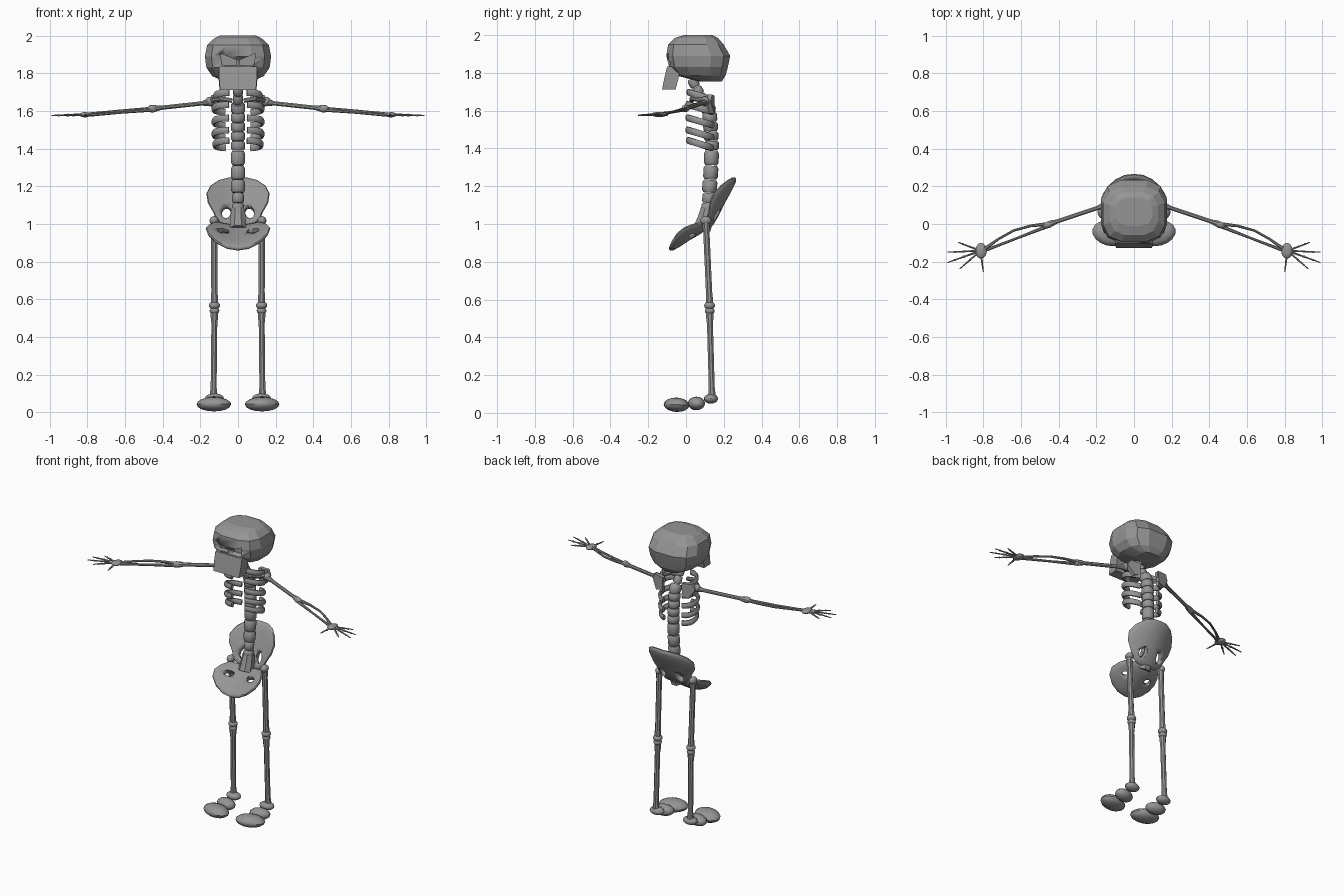
import bpy, bmesh, math
from mathutils import Vector, Matrix

if "Cube" in bpy.data.objects:
    bpy.data.objects.remove(bpy.data.objects["Cube"])

bone = bpy.data.materials.new("bone_grey")
bone.use_nodes = True
bone.diffuse_color = (0.3, 0.3, 0.3, 1)
bone.node_tree.nodes["Principled BSDF"].inputs["Base Color"].default_value = bone.diffuse_color


def finish(name, bm, mirror=False, angle=40):
    """Turn a bmesh into a shaded object, optionally mirrored in x."""
    bmesh.ops.recalc_face_normals(bm, faces=bm.faces)
    mesh = bpy.data.meshes.new(name)
    bm.to_mesh(mesh)
    bm.free()
    mesh.materials.append(bone)
    ob = bpy.data.objects.new(name, mesh)
    bpy.context.collection.objects.link(ob)
    bpy.ops.object.select_all(action="DESELECT")
    ob.select_set(True)
    bpy.context.view_layer.objects.active = ob
    bpy.ops.object.shade_smooth_by_angle(angle=math.radians(angle))
    if mirror:
        ob.modifiers.new("mirror", "MIRROR").use_clip = False
    return ob


def loft(bm, rings, cap_end=True):
    """Skin a list of closed rings of points."""
    rows = [[bm.verts.new(p) for p in ring] for ring in rings]
    n = len(rows[0])
    for a, b in zip(rows, rows[1:]):
        for i in range(n):
            bm.faces.new((a[i], a[(i + 1) % n], b[(i + 1) % n], b[i]))
    bm.faces.new(rows[0])
    if cap_end:
        bm.faces.new(rows[-1])


def tube(bm, path, radii, up=(0, 0, 1), sides=8, flat=1.0):
    """Sweep a round or flattened section along a path."""
    pts = [Vector(p) for p in path]
    rings = []
    for i, p in enumerate(pts):
        t = (pts[min(i + 1, len(pts) - 1)] - pts[max(i - 1, 0)]).normalized()
        side = Vector(up).cross(t).normalized()
        top = t.cross(side)
        r = radii[i] if isinstance(radii, (list, tuple)) else radii
        rings.append([p + side * r * flat * math.cos(2 * math.pi * (k + .5) / sides)
                      + top * r * math.sin(2 * math.pi * (k + .5) / sides) for k in range(sides)])
    loft(bm, rings)


def ball(bm, centre, size, turn=0.0, tilt=0.0, seg=16):
    m = (Matrix.Translation(centre) @ Matrix.Rotation(turn, 4, "Z")
         @ Matrix.Rotation(tilt, 4, "X") @ Matrix.Diagonal((*size, 1)))
    bmesh.ops.create_uvsphere(bm, u_segments=seg, v_segments=seg // 2, radius=1, matrix=m)


def long_bone(name, a, b, r, up, end=1.5):
    """Shaft that flares at both ends, one on each side."""
    a, b = Vector(a), Vector(b)
    bm = bmesh.new()
    tube(bm, [a.lerp(b, f) for f in (0, .06, .14, .86, .94, 1)],
         [r * end, r * end, r, r, r * end, r * end], up)
    return finish(name, bm, True)


def cut(ob, cutters):
    """Apply boolean cuts, then drop the cutters."""
    for c in cutters:
        mod = ob.modifiers.new("cut", "BOOLEAN")
        mod.operation, mod.object, mod.solver = "DIFFERENCE", c, "EXACT"
    dg = bpy.context.evaluated_depsgraph_get()
    ob.data = bpy.data.meshes.new_from_object(ob.evaluated_get(dg))
    ob.modifiers.clear()
    for c in cutters:
        bpy.data.objects.remove(c)


# Skull: faceted cranium, height / half width / front / back
bm = bmesh.new()
rings = []
for z, w, f, b in ((1.755, .07, .07, .19), (1.785, .14, -.05, .21), (1.83, .172, -.09, .222),
                   (1.89, .18, -.105, .235), (1.95, .168, -.095, .2), (1.985, .13, -.06, .17),
                   (2.0, .1, -.01, .14)):
    ring = []
    for k in range(12):
        c, s = math.cos(math.pi * (k + .5) / 6), math.sin(math.pi * (k + .5) / 6)
        ring.append((w * math.copysign(abs(c) ** .7, c),
                     (f + b) / 2 + (b - f) / 2 * math.copysign(abs(s) ** .7, s) * 1.02, z))
    rings.append(ring)
loft(bm, rings)
skull = finish("skull", bm, angle=12)

# Slanted eye sockets
sockets = []
for s in (-1, 1):
    bm = bmesh.new()
    shape = ((.008, 1.845), (.085, 1.845), (.092, 1.905), (.008, 1.87))
    loft(bm, [[(s * x, y, z) for x, z in shape] for y in (-.2, -.055)])
    sockets.append(finish("socket_cutter", bm))
cut(skull, sockets)

# Upper jaw hanging in front of the skull
bm = bmesh.new()
loft(bm, [[(-w, f, z), (w, f, z), (w * 1.03, b, z), (-w * 1.03, b, z)] for z, w, f, b in
          ((1.712, .095, -.127, -.055), (1.77, .1, -.115, -.04), (1.835, .1, -.1, -.03))])
finish("upper_jaw", bm, angle=12)

# Spine: barrel vertebrae
bm = bmesh.new()
def spine_y(z):
    return .115 + .02 * math.sin((z - 1.1) * 5.5) - max(0, z - 1.6) * .45
edges = [1.06, 1.11, 1.165, 1.235, 1.31, 1.39, 1.44, 1.49, 1.54, 1.59, 1.64, 1.685, 1.725, 1.77]
for z0, z1 in zip(edges, edges[1:]):
    r = .027 if z1 > 1.66 else .039 if z1 > 1.2 else .033
    zs = [z0 + (z1 - z0) * f for f in (.02, .2, .8, .98)]
    tube(bm, [(0, spine_y(z), z) for z in zs], [r * .8, r, r, r * .8], (0, 1, 0), 10)
finish("spine", bm)

# Sacrum
bm = bmesh.new()
tube(bm, [(0, .115, 1.08), (0, .105, 1.03), (0, .085, .975)], [.04, .046, .05], (0, 1, 0), 8, .95)
finish("sacrum", bm)

# Ribs: flat hoops rising towards the front
bm = bmesh.new()
for z, scale in ((1.665, .92), (1.6, 1), (1.53, 1), (1.465, 1), (1.41, .95)):
    path = []
    for k in range(11):
        a = math.radians(75 - 16 * k)
        path.append((.03 + .1 * scale * max(0, math.cos(a)) ** .7,
                     .075 + .068 * math.sin(a) * scale, z + .013 - .02 * math.sin(a)))
    tube(bm, path, .019, (0, 0, 1), 8, .6)
finish("ribs", bm, True)

# Shoulder blades and collar bones
bm = bmesh.new()
loft(bm, [[(.075, y, 1.6), (.12, y, 1.585), (.16, y - .02, 1.65), (.14, y - .01, 1.685),
           (.07, y, 1.68)] for y in (.125, .15)])
tube(bm, [(.03, .03, 1.655), (.09, .03, 1.665), (.14, .09, 1.655)], .013)
ball(bm, (.15, .1, 1.65), (.025, .025, .025))
finish("shoulder_blades", bm, True)

# Arms
long_bone("upper_arms", (.15, .1, 1.645), (.455, -.002, 1.612), .012, (0, 0, 1))
bm = bmesh.new()
ball(bm, (.455, -.004, 1.612), (.03, .018, .02), -.35)
tube(bm, [(.46, 0, 1.612), (.55, -.01, 1.607), (.64, -.035, 1.6), (.72, -.08, 1.592), (.79, -.13, 1.583)],
     [.011, .008, .007, .007, .01])
tube(bm, [(.46, -.012, 1.606), (.62, -.075, 1.592), (.79, -.14, 1.578)], [.011, .007, .009])
finish("elbows_and_forearms", bm, True)

# Hands: palm and jointed fingers
bm = bmesh.new()
ball(bm, (.812, -.142, 1.58), (.03, .042, .014))
for x, y in ((.935, -.097), (.99, -.15), (.99, -.205), (.925, -.238), (.8, -.255)):
    root, tip = Vector((.815, -.142, 1.581)), Vector((x, y, 1.576))
    tube(bm, [root.lerp(tip, f) for f in (.1, .45, .5, .55, .74, .78, .82, 1)],
         [.007, .005, .0075, .005, .0045, .006, .004, .003], sides=6)
finish("hands", bm, True)


# Pelvis: two curved plates with paired openings
def plate(name, foot, tip, half, centre_v, bow, holes):
    foot, tip = Vector(foot), Vector(tip)
    d = (tip - foot).normalized()
    normal = Vector((1, 0, 0)).cross(d)
    def place(x, v, w=0.0):
        return foot + Vector((x, 0, 0)) + d * v + normal * (bow * x * x + w)
    outline = half + [(-x, v) for x, v in reversed(half[1:-1])]
    bm = bmesh.new()
    for inner, outer in ((1, -1),):
        layers = [(.15, .016), (.5, .017), (.85, .015), (.97, .009), (1, 0),
                  (.97, -.009), (.85, -.015), (.5, -.017), (.15, -.016)]
        loft(bm, [[place(x * f, centre_v + (v - centre_v) * f, w) for x, v in outline]
                  for f, w in layers])
    ob = finish(name, bm, angle=50)
    cutters = []
    for s in (-1, 1):
        for hx, hv, rx, rv, turn in holes:
            bm = bmesh.new()
            ring = []
            for k in range(12):
                a = math.pi * k / 6
                p = Matrix.Rotation(s * turn, 2) @ Vector((rx * math.cos(a), rv * math.sin(a)))
                ring.append((s * hx + p.x, hv + p.y))
            loft(bm, [[foot + Vector((x, 0, 0)) + d * v + normal * w for x, v in ring]
                      for w in (-.1, .15)])
            cutters.append(finish("hole_cutter", bm))
    cut(ob, cutters)


plate("pelvis_back", (0, .125, .99), (0, .262, 1.25),
      [(0, .29), (.05, .287), (.1, .265), (.145, .22), (.168, .165), (.16, .11), (.13, .06),
       (.115, .02), (.07, -.01), (0, -.01)], .14, 2.0, [(.062, .07, .024, .038, .2)])
plate("pelvis_front", (0, .105, .985), (0, -.08, .87),
      [(0, 0), (.06, -.01), (.12, 0), (.155, .05), (.172, .1), (.16, .15), (.115, .195),
       (.06, .22), (0, .228)], .11, -1.8, [(.08, .085, .034, .02, .3)])

# Legs
long_bone("thighs", (.127, .105, 1.02), (.125, .125, .575), .018, (0, 1, 0), 1.15)
long_bone("shins", (.125, .125, .535), (.13, .138, .07), .017, (0, 1, 0), 1.25)
bm = bmesh.new()
ball(bm, (.127, .105, 1.018), (.024, .03, .024))
ball(bm, (.125, .125, .568), (.03, .029, .022))
ball(bm, (.125, .126, .54), (.026, .026, .02))
finish("hip_and_knee_joints", bm, True)

# Feet: heel, arch and toe pads
bm = bmesh.new()
ball(bm, (.125, .132, .075), (.05, .037, .026))
ball(bm, (.127, .055, .05), (.068, .045, .036), .2)
ball(bm, (.128, -.05, .043), (.095, .066, .038), .25, -.05)
finish("feet", bm, True)
